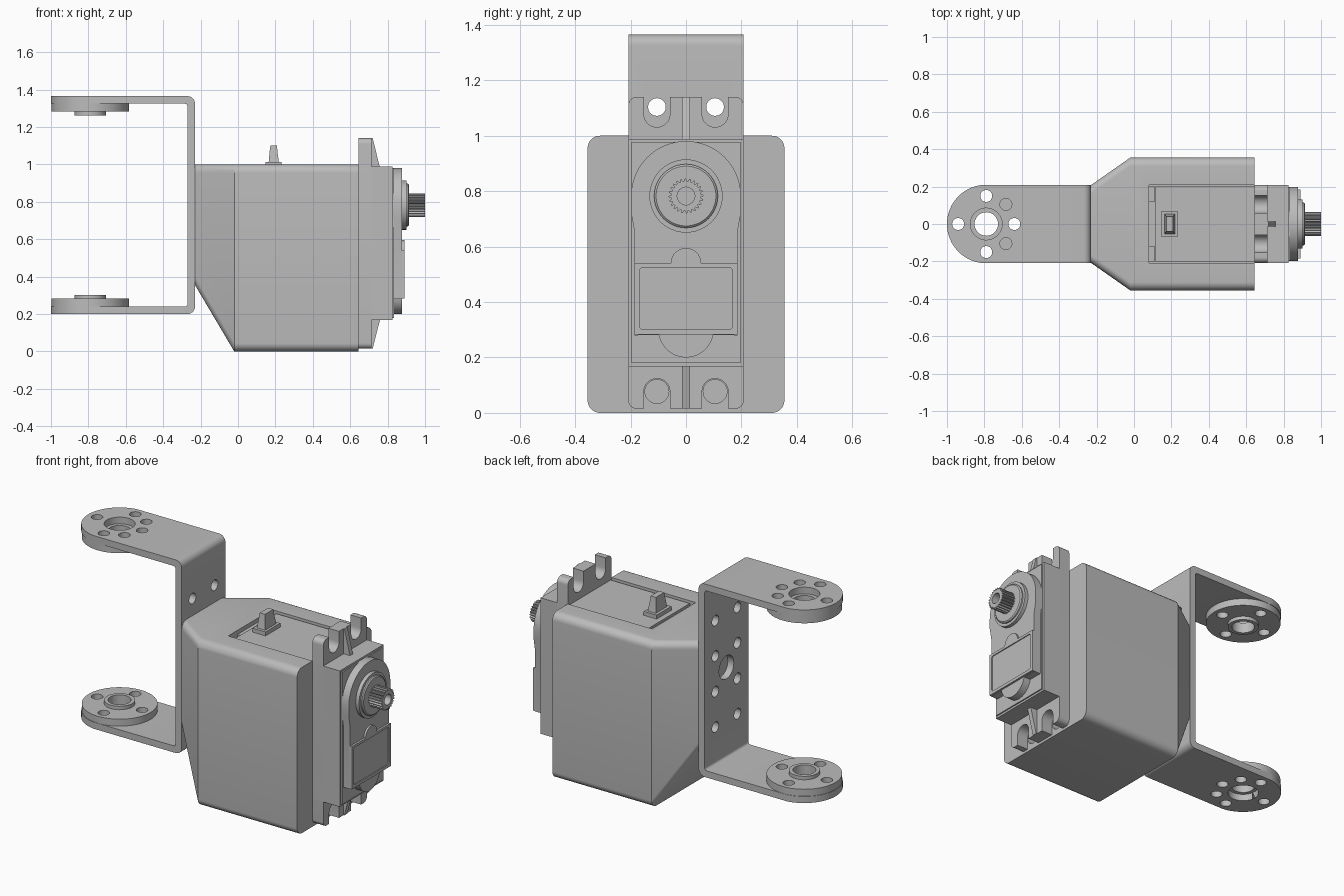
import bpy, bmesh
from math import cos, sin, pi, radians
from mathutils import Vector

old = bpy.data.objects.get("Cube")
if old:
    bpy.data.objects.remove(old)

grey = bpy.data.materials.new("mid_grey")
grey.use_nodes = True
grey.diffuse_color = (0.5, 0.5, 0.5, 1)
grey.node_tree.nodes["Principled BSDF"].inputs["Base Color"].default_value = (0.5, 0.5, 0.5, 1)


def place(axis, u, v, w):
    return Vector({"x": (w, u, v), "y": (u, w, v), "z": (u, v, w)}[axis])


def loft(name, axis, rings):
    """Skin equal-length 2D outlines, given as (points, position along axis)."""
    bm = bmesh.new()
    loops = [[bm.verts.new(place(axis, u, v, w)) for u, v in pts] for pts, w in rings]
    for a, b in zip(loops, loops[1:]):
        for i in range(len(a)):
            j = (i + 1) % len(a)
            bm.faces.new((a[i], a[j], b[j], b[i]))
    bm.faces.new(loops[0])
    bm.faces.new(loops[-1])
    bmesh.ops.recalc_face_normals(bm, faces=bm.faces)
    mesh = bpy.data.meshes.new(name)
    bm.to_mesh(mesh)
    bm.free()
    mesh.materials.append(grey)
    ob = bpy.data.objects.new(name, mesh)
    bpy.context.collection.objects.link(ob)
    return ob


def prism(name, axis, pts, lo, hi):
    return loft(name, axis, [(pts, lo), (pts, hi)])


def arc(cu, cv, r, a0, a1, n=8):
    return [(cu + r * cos(radians(a0 + (a1 - a0) * i / n)),
             cv + r * sin(radians(a0 + (a1 - a0) * i / n))) for i in range(n + 1)]


def circle(cu, cv, r, n=32):
    return arc(cu, cv, r, 0, 360 - 360 / n, n - 1)


def rect(u0, u1, v0, v1, r=0.0):
    if not r:
        return [(u0, v0), (u1, v0), (u1, v1), (u0, v1)]
    return (arc(u1 - r, v1 - r, r, 0, 90) + arc(u0 + r, v1 - r, r, 90, 180)
            + arc(u0 + r, v0 + r, r, 180, 270) + arc(u1 - r, v0 + r, r, 270, 360))


def boolean(ob, cutters, mode="DIFFERENCE"):
    for c in cutters:
        mod = ob.modifiers.new("cut", "BOOLEAN")
        mod.operation, mod.solver, mod.object = mode, "EXACT", c
        bpy.context.view_layer.objects.active = ob
        bpy.ops.object.modifier_apply(modifier=mod.name)
        bpy.data.objects.remove(c)


W = 0.208          # half width of bracket and servo
PIVOT = -0.79      # x of the bracket pivot
AXLE = 0.7825      # z of the output shaft
cross_holes = [(PIVOT + 0.15, 0), (PIVOT - 0.15, 0), (PIVOT, 0.15), (PIVOT, -0.15)]

# U-shaped bracket: bent strip, rounded arm ends, screw holes
bend = ([(-1, 1.365)] + arc(-0.27, 1.325, 0.04, 90, 0) + arc(-0.27, 0.24, 0.04, 0, -90)
        + [(-1, 0.2), (-1, 0.24)] + arc(-0.285, 0.255, 0.015, -90, 0, 4)
        + arc(-0.285, 1.31, 0.015, 0, 90, 4) + [(-1, 1.325)])
bracket = prism("bracket", "y", bend, -W, W)
stadium = arc(PIVOT, 0, 0.21, 90, 270, 32) + [(-0.1, -0.21), (-0.1, 0.21)]
boolean(bracket, [prism("trim", "z", stadium, 0, 2)], "INTERSECT")
arm_holes = cross_holes + [(PIVOT + 0.105, s * 0.105) for s in (-1, 1)]
cuts = [prism("cut", "z", circle(x, y, 0.032, 20), 0, 2) for x, y in arm_holes]
cuts.append(prism("cut", "z", circle(PIVOT, 0, 0.085), 0, 2))
cuts += [prism("cut", "x", circle(s * 0.105, AXLE + k * 0.107, 0.032, 20), -0.35, -0.1)
         for s in (-1, 1) for k in (-3, -1, 1, 3)]
cuts.append(prism("cut", "x", circle(0, AXLE, 0.07), -0.35, -0.1))
boolean(bracket, cuts)

# Pivot discs with raised hubs on the inner side of each arm
for side, z, d in (("upper", 1.325, -1), ("lower", 0.24, 1)):
    disc = prism(side + "_disc", "z", circle(PIVOT, 0, 0.207, 64), z, z + d * 0.042)
    hub = prism(side + "_hub", "z", circle(PIVOT, 0, 0.085), z + d * 0.03, z + d * 0.063)
    boolean(disc, [prism("cut", "z", circle(x, y, 0.032, 20), 0, 2) for x, y in cross_holes]
            + [prism("cut", "z", circle(PIVOT, 0, 0.063), 0, 2)])
    boolean(hub, [prism("cut", "z", circle(PIVOT, 0, 0.063), 0, 2)])

# Housing: rounded block tapering back to the bracket
front = rect(-0.355, 0.355, 0, 1, 0.045)
housing = loft("housing", "x", [(rect(-W, W, 0.355, 1, 0.045), -0.23), (front, -0.02), (front, 0.643)])
cuts = [prism("cut", "z", rect(0.08, 0.8, -W, W), 0.975, 1.2)]
cuts += [prism("cut", "z", rect(0.08, 0.11, min(s * 0.12, s * 0.2), max(s * 0.12, s * 0.2)), 0.9, 1.2)
         for s in (-1, 1)]
cuts += [prism("cut", "x", circle(s * 0.105, 0.077, 0.043), 0.5, 0.8) for s in (-1, 1)]
boolean(housing, cuts)

# Servo lid and cable exit standing in the housing recess
prism("servo_lid", "z", rect(0.115, 0.645, -0.2, 0.2), 0.96, 0.988)
prism("cable_base", "z", rect(0.147, 0.233, -0.07, 0.07), 0.97, 1.012)
loft("cable_post", "z", [(rect(0.163, 0.22, -0.055, 0.055), 1.0),
                         (rect(0.168, 0.212, -0.045, 0.045), 1.06),
                         (rect(0.173, 0.208, -0.04, 0.04), 1.1)])

# Mounting flange with open screw slots
flange = prism("mounting_flange", "x", rect(-W, W, 0.015, 1.14, 0.03), 0.643, 0.715)
cuts = []
for y in (-0.105, 0.105):
    cuts.append(prism("cut", "x", arc(y, 1.078, 0.047, 180, 360, 16)
                      + [(y + 0.047, 1.3), (y - 0.047, 1.3)], 0.6, 0.8))
    cuts.append(prism("cut", "x", arc(y, 0.077, 0.047, 0, 180, 16)
                      + [(y - 0.047, -0.2), (y + 0.047, -0.2)], 0.6, 0.8))
boolean(flange, cuts)

# Gussets between flange and case
for side, tip, root in (("upper", 1.14, 0.97), ("lower", 0.015, 0.18)):
    prism(side + "_gusset", "y", [(0.7, tip), (0.72, tip), (0.762, root), (0.7, root)], -0.014, 0.014)

# Servo case and gearbox cover
prism("servo_case", "x", rect(-W, W, 0.168, 0.988), 0.643, 0.825)
prism("case_seam", "x", rect(-0.196, 0.196, 0.18, 0.977), 0.82, 0.833)
cover = (arc(0, AXLE, 0.198, 0, 180, 32) + [(-0.198, 0.72), (-0.185, 0.65), (-0.185, 0.28)]
         + arc(0, 0.3, 0.1, 191, 349, 20) + [(0.185, 0.28), (0.185, 0.65), (0.198, 0.72)])
prism("gearbox_cover", "x", cover, 0.83, 0.878)

# Raised label panel with a shallow inset
panel = prism("label_panel", "x", [(-0.185, 0.282), (0.185, 0.282), (0.185, 0.54)]
              + arc(0, 0.54, 0.055, 0, 180, 16) + [(-0.185, 0.54)], 0.87, 0.89)
boolean(panel, [prism("cut", "x", rect(-0.168, 0.168, 0.3, 0.525, 0.015), 0.884, 0.95)])

# Output boss and splined shaft
prism("boss_base", "x", circle(0, AXLE, 0.132, 48), 0.87, 0.9)
loft("boss_collar", "x", [(circle(0, AXLE, 0.115, 48), 0.89), (circle(0, AXLE, 0.115, 48), 0.908),
                          (circle(0, AXLE, 0.108, 48), 0.914)])
TEETH = 24
teeth = [((0.063 if i % 4 < 2 else 0.053) * cos(i * pi / TEETH / 2),
          AXLE + (0.063 if i % 4 < 2 else 0.053) * sin(i * pi / TEETH / 2)) for i in range(TEETH * 4)]
shaft = prism("splined_shaft", "x", teeth, 0.9, 1.0)
boolean(shaft, [prism("cut", "x", circle(0, AXLE, 0.032), 0.93, 1.1)])

# Smooth the round surfaces, keep edges crisp
for ob in bpy.context.collection.objects:
    if ob.type == "MESH" and grey.name in ob.data.materials:
        bpy.ops.object.select_all(action="DESELECT")
        ob.select_set(True)
        bpy.context.view_layer.objects.active = ob
        bpy.ops.object.shade_smooth_by_angle(angle=radians(30))
